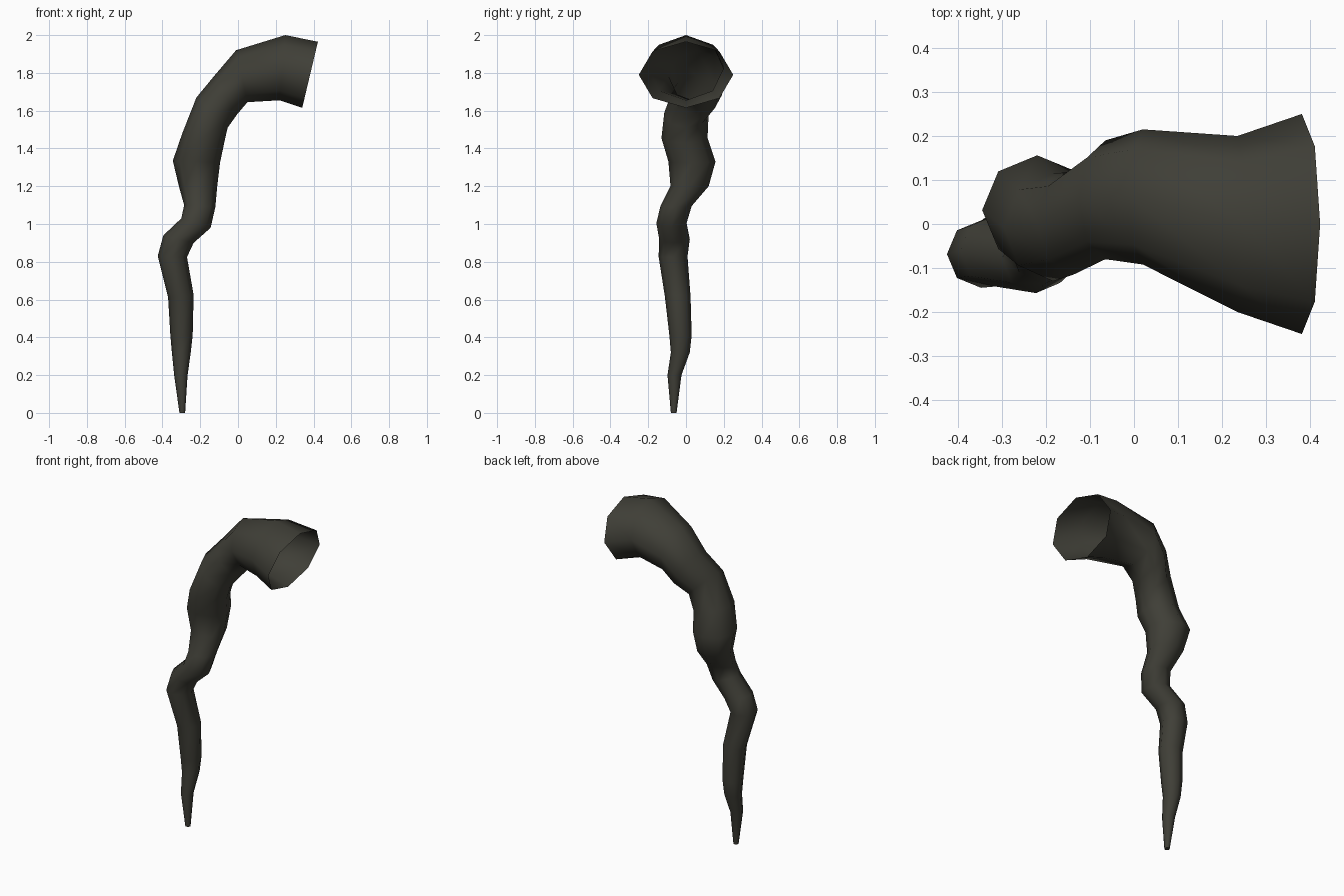
import bpy, bmesh, math
from mathutils import Vector

SIDES = 8

# Horn cross-sections: outer bend point (x, z), inner bend point (x, z), y range
RINGS = [
    ((-0.31, 0.0), (-0.28, 0.0), (-0.08, -0.05)),
    ((-0.338, 0.2), (-0.267, 0.2), (-0.098, -0.024)),
    ((-0.35, 0.32), (-0.25, 0.32), (-0.08, 0.02)),
    ((-0.358, 0.41), (-0.24, 0.41), (-0.088, 0.03)),
    ((-0.37, 0.61), (-0.235, 0.625), (-0.112, 0.024)),
    ((-0.425, 0.83), (-0.27, 0.825), (-0.145, 0.008)),
    ((-0.395, 0.94), (-0.235, 0.90), (-0.142, 0.02)),
    ((-0.30, 1.03), (-0.145, 0.98), (-0.157, 0.003)),
    ((-0.285, 1.10), (-0.12, 1.09), (-0.135, 0.03)),
    ((-0.313, 1.20), (-0.11, 1.20), (-0.082, 0.12)),
    ((-0.345, 1.335), (-0.095, 1.325), (-0.093, 0.156)),
    ((-0.295, 1.48), (-0.073, 1.43), (-0.13, 0.114)),
    ((-0.22, 1.67), (-0.055, 1.51), (-0.115, 0.12)),
    ((-0.125, 1.785), (-0.005, 1.58), (-0.08, 0.19)),
    ((-0.01, 1.92), (0.05, 1.645), (-0.092, 0.215)),
    ((0.25, 2.0), (0.22, 1.655), (-0.20, 0.20)),
    ((0.423, 1.965), (0.34, 1.615), (-0.25, 0.25)),
]

horn_mat = bpy.data.materials.new("dark horn grey")
horn_mat.diffuse_color = (0.05, 0.049, 0.038, 1)

# Loft the octagonal rings from the tip to the open mouth
bm = bmesh.new()
loops = []
for outer, inner, (y0, y1) in RINGS:
    o, i = Vector((outer[0], 0, outer[1])), Vector((inner[0], 0, inner[1]))
    centre = (o + i) / 2 + Vector((0, (y0 + y1) / 2, 0))
    u, v = (i - o) / 2, Vector((0, (y1 - y0) / 2, 0))
    loops.append([bm.verts.new(centre + u * math.cos(a) + v * math.sin(a))
                  for a in (2 * math.pi * k / SIDES for k in range(SIDES))])

for low, high in zip(loops, loops[1:]):
    for k in range(SIDES):
        n = (k + 1) % SIDES
        bm.faces.new((low[k], low[n], high[n], high[k]))

# Closed tip
bm.faces.new(list(reversed(loops[0])))

for f in bm.faces:
    f.smooth = len(f.verts) == 4

mesh = bpy.data.meshes.new("horn")
bm.to_mesh(mesh)
bm.free()
mesh.materials.append(horn_mat)
horn = bpy.data.objects.new("curved_horn", mesh)
bpy.context.collection.objects.link(horn)
